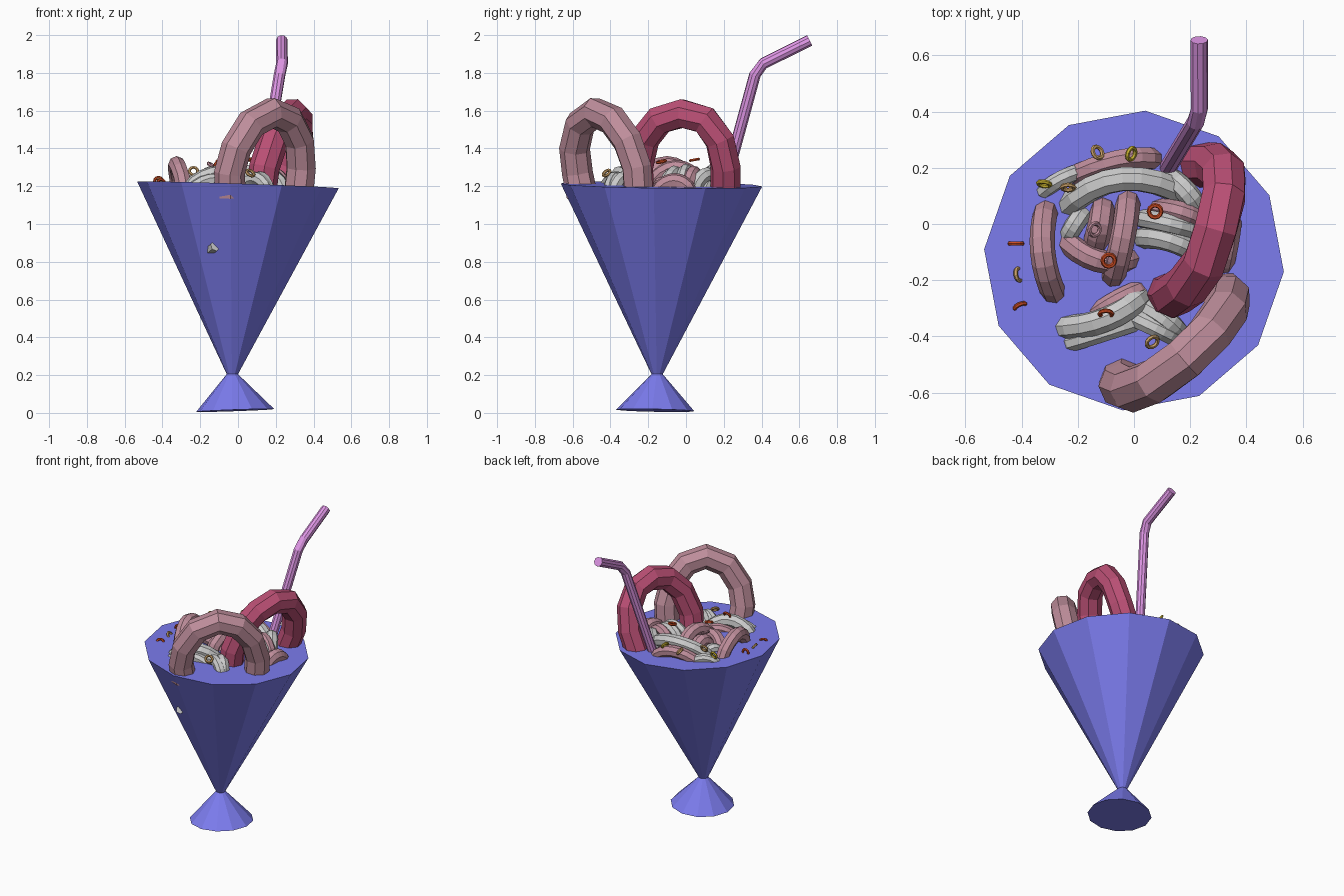
import bpy, math
from mathutils import Vector


def material(name, rgb):
    m = bpy.data.materials.new(name)
    m.diffuse_color = (*rgb, 1)
    return m


BLUE = material("blue_glass", (0.2, 0.2, 0.85))
RED = material("red", (0.5, 0.08, 0.18))
PINK = material("pale_pink", (0.52, 0.27, 0.33))
STRAW = material("straw_pink", (0.75, 0.31, 0.8))
ORANGE = material("orange", (0.6, 0.07, 0.015))
YELLOW = material("yellow", (0.6, 0.46, 0.03))
TAN = material("tan", (0.6, 0.36, 0.14))


def skin(name, rings, mat=None):
    """Bridge equal-sized rings of points and cap both ends."""
    n = len(rings[0])
    faces = [tuple(reversed(range(n)))]
    for k in range(len(rings) - 1):
        for i in range(n):
            j = (i + 1) % n
            faces.append((k * n + i, k * n + j, (k + 1) * n + j, (k + 1) * n + i))
    faces.append(tuple((len(rings) - 1) * n + i for i in range(n)))
    me = bpy.data.meshes.new(name)
    me.from_pydata([p for r in rings for p in r], [], faces)
    if mat:
        me.materials.append(mat)
    ob = bpy.data.objects.new(name, me)
    bpy.context.collection.objects.link(ob)
    return ob


def tube(name, path, radius, mat=None, sides=8):
    """Round tube along a path, with a twist-free frame."""
    pts = [Vector(p) for p in path]
    rings, side = [], None
    for i, p in enumerate(pts):
        t = (pts[min(i + 1, len(pts) - 1)] - pts[max(i - 1, 0)]).normalized()
        if side is None:
            side = t.orthogonal()
        side = (side - t * side.dot(t)).normalized()
        up = t.cross(side)
        rings.append([p + radius * (math.cos(a) * side + math.sin(a) * up)
                      for a in (math.tau * k / sides for k in range(sides))])
    return skin(name, rings, mat)


def strand(name, a, mid, b, top, radius, mat=None):
    """Low arch over the lid: passes a, mid, b in plan, ends sink into the cup."""
    a, mid, b = Vector(a), Vector(mid), Vector(b)
    ctrl = 2 * mid - (a + b) / 2
    path = []
    for k in range(9):
        t = k / 8
        p = (1 - t) ** 2 * a + 2 * t * (1 - t) * ctrl + t * t * b
        z = 1.16 + (top - radius - 1.16) * max(math.sin(math.pi * t), 0) ** 0.6
        path.append((p.x, p.y, z))
    return tube(name, path, radius, mat)


# Twelve-sided cup with foot, slightly leaning: centre, radius, slope in x and y
profile = [((-0.015, -0.163, 0.013), 0.207, 0.035, -0.02),
           ((-0.03, -0.153, 0.205), 0.03, 0, 0),
           ((0.0, -0.13, 1.207), 0.535, -0.033, -0.013)]
rings = []
for (cx, cy, cz), r, sx, sy in profile:
    ring = []
    for k in range(12):
        ang = math.radians(-4.3 + 30 * k)
        x, y = r * math.cos(ang), r * math.sin(ang)
        ring.append((cx + x, cy + y, cz + sx * x + sy * y))
    rings.append(ring)
skin("cup", rings, BLUE)

# Bent drinking straw
tube("straw", [(0.115, 0.19, 1.15), (0.22, 0.365, 1.79), (0.233, 0.41, 1.85),
               (0.232, 0.655, 1.972)], 0.031, STRAW, 10)

# Two tall loops
tube("pink_loop", [(-0.04, -0.55, 1.15), (-0.045, -0.575, 1.27), (-0.01, -0.59, 1.4),
                   (0.07, -0.56, 1.53), (0.18, -0.48, 1.59), (0.27, -0.39, 1.55),
                   (0.325, -0.31, 1.44), (0.335, -0.26, 1.3), (0.32, -0.25, 1.15)],
     0.082, PINK)
tube("red_loop", [(0.12, -0.25, 1.15), (0.14, -0.255, 1.3), (0.19, -0.22, 1.45),
                  (0.25, -0.14, 1.55), (0.29, -0.02, 1.585), (0.32, 0.1, 1.55),
                  (0.32, 0.18, 1.44), (0.29, 0.21, 1.3), (0.23, 0.21, 1.15)],
     0.081, RED)

# Small pink strands: start, middle, end, top height, radius
pink = [((-0.31, 0.06), (-0.325, -0.1), (-0.28, -0.26), 1.36, 0.045),
        ((-0.02, 0.09), (-0.04, -0.05), (-0.08, -0.2), 1.34, 0.045),
        ((-0.25, -0.05), (-0.13, -0.13), (0.0, -0.12), 1.29, 0.042),
        ((-0.23, 0.16), (-0.06, 0.225), (0.08, 0.23), 1.29, 0.04),
        ((-0.11, 0.06), (-0.12, 0.0), (-0.14, -0.08), 1.3, 0.045),
        ((-0.15, -0.33), (-0.06, -0.27), (0.03, -0.23), 1.26, 0.035),
        ((0.08, 0.05), (0.17, 0.04), (0.26, 0.0), 1.31, 0.04),
        ((0.34, 0.02), (0.33, -0.06), (0.31, -0.15), 1.27, 0.045)]
for i, s in enumerate(pink):
    strand(f"pink_strand_{i + 1}", *s, PINK)

# Small grey strands
grey = [((-0.25, 0.05), (-0.04, 0.16), (0.21, 0.09), 1.33, 0.045),
        ((-0.27, -0.37), (-0.1, -0.34), (0.03, -0.25), 1.31, 0.045),
        ((-0.25, -0.43), (-0.12, -0.39), (0.03, -0.34), 1.27, 0.035),
        ((-0.01, -0.33), (0.08, -0.37), (0.16, -0.41), 1.28, 0.035),
        ((0.04, -0.3), (0.11, -0.34), (0.16, -0.39), 1.28, 0.04),
        ((0.02, -0.05), (0.13, -0.06), (0.25, -0.12), 1.31, 0.04),
        ((0.02, 0.02), (0.13, 0.0), (0.25, -0.03), 1.32, 0.035),
        ((-0.24, -0.05), (-0.21, 0.0), (-0.18, 0.04), 1.26, 0.035),
        ((-0.34, 0.1), (-0.26, 0.16), (-0.17, 0.19), 1.26, 0.03),
        ((0.12, 0.17), (0.19, 0.11), (0.23, 0.04), 1.3, 0.04)]
for i, s in enumerate(grey):
    strand(f"grey_strand_{i + 1}", *s)

# Strand tip poking through the front of the cup
tube("poking_tip", [(-0.15, -0.42, 0.86), (-0.12, -0.478, 0.883)], 0.028, None, 6)

# Sprinkle rings: location, tilt in x, turn in z, material
sprinkles = [((0.075, 0.045, 1.34), 10, 0, ORANGE), ((-0.09, -0.13, 1.33), 15, 30, ORANGE),
             ((-0.10, -0.32, 1.31), 60, 0, ORANGE), ((-0.42, -0.07, 1.225), 88, 0, ORANGE),
             ((-0.405, -0.295, 1.215), 65, 25, ORANGE), ((-0.32, 0.143, 1.26), 70, -10, YELLOW),
             ((-0.01, 0.25, 1.29), 55, 70, YELLOW), ((-0.13, 0.255, 1.28), 45, 120, TAN),
             ((-0.235, 0.13, 1.28), 65, 0, TAN), ((0.065, -0.42, 1.27), 45, 40, TAN),
             ((-0.41, -0.18, 1.22), 60, 100, TAN), ((-0.14, -0.02, 1.31), 35, 70, PINK)]
for i, (loc, tilt, turn, mat) in enumerate(sprinkles):
    bpy.ops.mesh.primitive_torus_add(
        location=loc, rotation=(math.radians(tilt), 0, math.radians(turn)),
        major_segments=12, minor_segments=6, major_radius=0.022, minor_radius=0.008)
    ob = bpy.context.object
    ob.name = f"sprinkle_ring_{i + 1}"
    ob.data.materials.append(mat)
